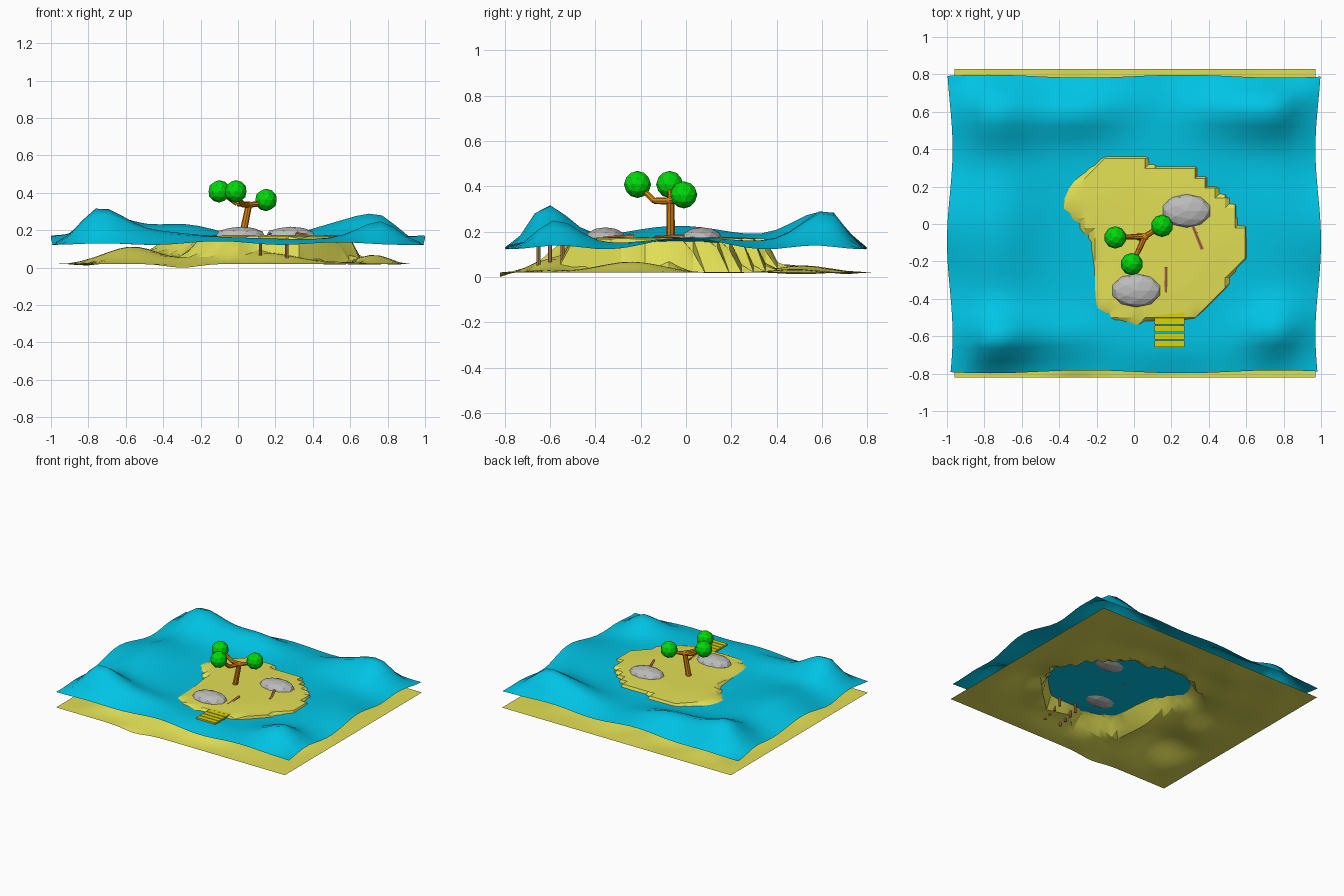
import bpy, bmesh, math
from mathutils import Vector, Matrix

if "Cube" in bpy.data.objects:
    bpy.data.objects.remove(bpy.data.objects["Cube"])


def material(name, rgb):
    m = bpy.data.materials.new(name)
    m.diffuse_color = (*rgb, 1)
    m.use_nodes = True
    m.node_tree.nodes["Principled BSDF"].inputs["Base Color"].default_value = m.diffuse_color
    return m


WATER = material("water blue", (0.0, 0.55, 0.78))
SAND = material("sand yellow", (0.76, 0.74, 0.09))
ROCK = material("rock grey", (0.50, 0.50, 0.50))
BARK = material("bark orange", (0.74, 0.24, 0.003))
LEAF = material("leaf green", (0.0, 0.70, 0.003))
PLANK = material("plank yellow", (0.72, 0.65, 0.002))
WOOD = material("driftwood brown", (0.65, 0.25, 0.11))


def finish(bm, name, mat, smooth=None):
    me = bpy.data.meshes.new(name)
    bm.to_mesh(me)
    bm.free()
    me.materials.append(mat)
    ob = bpy.data.objects.new(name, me)
    bpy.context.collection.objects.link(ob)
    if smooth:
        bpy.ops.object.select_all(action='DESELECT')
        ob.select_set(True)
        bpy.context.view_layer.objects.active = ob
        bpy.ops.object.shade_smooth_by_angle(angle=math.radians(smooth))
    return ob


def sheet(name, mat, nx, ny, fn, smooth):
    """Open grid surface; fn maps u, v in -1..1 to a point."""
    bm = bmesh.new()
    rows = [[bm.verts.new(fn(2 * i / nx - 1, 2 * j / ny - 1)) for i in range(nx + 1)]
            for j in range(ny + 1)]
    for j in range(ny):
        for i in range(nx):
            a, b, c, d = rows[j][i], rows[j][i + 1], rows[j + 1][i + 1], rows[j + 1][i]
            bm.faces.new((a, b, c))
            bm.faces.new((a, c, d))
    return finish(bm, name, mat, smooth)


def bump(x, y, cx, cy, sx, sy, h):
    return h * math.exp(-((x - cx) / sx) ** 2 - ((y - cy) / sy) ** 2)


def step(t):
    t = min(1, max(0, t))
    return t * t * (3 - 2 * t)


# Island shoreline
SHORE = [(-.1, .37), (.08, .37), (.11, .31), (.31, .32), (.41, .22), (.52, .15), (.56, .05),
         (.62, -.05), (.59, -.18), (.5, -.32), (.4, -.43), (.33, -.49), (.1, -.52), (0, -.54),
         (-.1, -.51), (-.2, -.46), (-.2, -.25), (-.22, -.1), (-.3, .02), (-.37, .1),
         (-.33, .2), (-.22, .32)]


def shore_distance(x, y):
    """Distance to the shoreline, positive on the island."""
    best, inside = 9, False
    p = Vector((x, y))
    for k in range(len(SHORE)):
        a, b = Vector(SHORE[k]), Vector(SHORE[k - 1])
        e = b - a
        t = min(1, max(0, (p - a).dot(e) / e.dot(e)))
        best = min(best, (p - a - e * t).length)
        if (a.y > y) != (b.y > y) and x < a.x + (y - a.y) * e.x / e.y:
            inside = not inside
    return best if inside else -best


# Seabed rising to a steep sided island
SEABED_HILLS = [(-.55, -.4, .25, .25, .08), (-.45, .12, .22, .3, .065), (.1, -.58, .3, .13, .065),
                (.72, -.25, .13, .2, .045), (.1, .5, .45, .14, .03), (-.3, -.78, .12, .1, -.02)]


def sand_point(u, v):
    x, y = u * .965 + .005, v * .825 + .005
    edge = step((1 - max(abs(u), abs(v))) * 5)
    bed = .02 + sum(bump(x, y, *h) for h in SEABED_HILLS) * max(edge, .15)
    bed += .012 * edge * math.sin(11 * x + 3 * y) * math.sin(9 * y - 4 * x) * (1 if x < .2 else .4)
    if v == -1:
        bed = .02 - bump(x, 0, -.3, 0, .12, 1, .02)
    bed = min(.12, max(0, bed))
    d = shore_distance(x, y) + .012
    width = .03 if x > .05 or y > .25 else .1
    t = min(1, max(0, (d + width) / (width * 1.2)))
    top = .168 + .008 * step(d * 5)
    return (x, y, bed + (top - bed) * t)


sheet("sand_island", SAND, 36, 31, sand_point, 25)

# Sea surface with hills near the corners
WAVES = [(-.75, .61, .24, .2, .13), (-.3, .6, .25, .13, .08), (-.75, -.62, .2, .14, .155),
         (-.72, -.05, .2, .4, .065), (-.4, -.6, .25, .12, .04), (.78, -.57, .18, .13, .10),
         (.74, .64, .22, .17, .14), (.72, .15, .15, .3, .012), (.45, .62, .2, .14, .05),
         (.15, -.7, .25, .1, .012)]


def water_point(u, v):
    x = u * (.985 + .015 * math.cos(5 * v + .6))
    y = v * (.79 + .008 * math.sin(6 * u))
    edge = step((1 - abs(u)) * 4) ** .6 * step((1 - abs(v)) * 4.5) ** .6
    side = .05 * step((1 - abs(v)) * 1.8) * (abs(u) ** 4) * (.5 + .5 * math.cos(7 * v))
    front = .02 * (1 - u * u) * abs(v) ** 4 * (.5 + .5 * math.cos(9 * u + 1))
    z = .122 + side + front + edge * (.026 + sum(bump(x, y, *w) for w in WAVES))
    return (x, y, z)


sheet("sea_surface", WATER, 28, 24, water_point, 60)


# Round parts
def ball(name, mat, centre, size, turn=0):
    bm = bmesh.new()
    bmesh.ops.create_icosphere(bm, subdivisions=2, radius=1)
    bmesh.ops.transform(bm, verts=bm.verts, matrix=Matrix.Translation(centre)
                        @ Matrix.Rotation(turn, 4, 'Z') @ Matrix.Diagonal((*size, 1)))
    return finish(bm, name, mat)


def rod(name, mat, a, b, r1, r2, sides=8):
    a, b = Vector(a), Vector(b)
    bm = bmesh.new()
    bmesh.ops.create_cone(bm, cap_ends=True, segments=sides, radius1=r1, radius2=r2,
                          depth=(b - a).length)
    rot = (b - a).to_track_quat('Z', 'Y').to_matrix().to_4x4()
    bmesh.ops.transform(bm, verts=bm.verts, matrix=Matrix.Translation((a + b) / 2) @ rot)
    return finish(bm, name, mat)


ball("rock_back", ROCK, (.28, .07, .173), (.134, .09, .046))
ball("rock_front", ROCK, (.012, -.355, .173), (.134, .09, .046))

# Tree: trunk, bent branches and leaf balls
fork = (.058, -.068, .336)
rod("trunk", BARK, (.02, -.068, .15), fork, .02, .017)
ball("trunk_fork", BARK, fork, (.021, .021, .019))
BRANCHES = [((-.005, -.068, .343), (-.1, -.072, .408)),
            ((.025, -.14, .335), (-.012, -.214, .408)),
            ((.1, -.04, .339), (.15, -.01, .362))]
for n, (bend, tip) in enumerate(BRANCHES):
    rod(f"branch_lower_{n}", BARK, fork, bend, .016, .014)
    rod(f"branch_upper_{n}", BARK, bend, tip, .014, .011)
    ball(f"leaves_{n}", LEAF, tip, (.06, .06, .06))

# Driftwood sticks
rod("stick_front", WOOD, (.17, -.365, .168), (.17, -.23, .18), .01, .009, 6)
rod("stick_back", WOOD, (.365, -.135, .172), (.31, 0, .18), .011, .009, 6)

# Jetty planks and posts
for n in range(5):
    bm = bmesh.new()
    bmesh.ops.create_cube(bm, size=1)
    bmesh.ops.transform(bm, verts=bm.verts,
                        matrix=Matrix.Translation((.19, -.64 + .04 * n, .163))
                        @ Matrix.Diagonal((.16, .035, .012, 1)))
    finish(bm, f"jetty_plank_{n}", PLANK)
for n, y in enumerate((-.65, -.6, -.545, -.49)):
    for x in (.12, .26):
        rod(f"jetty_post_{n}", WOOD, (x, y, .045 + .012 * n), (x, y, .16), .009, .009, 8)
